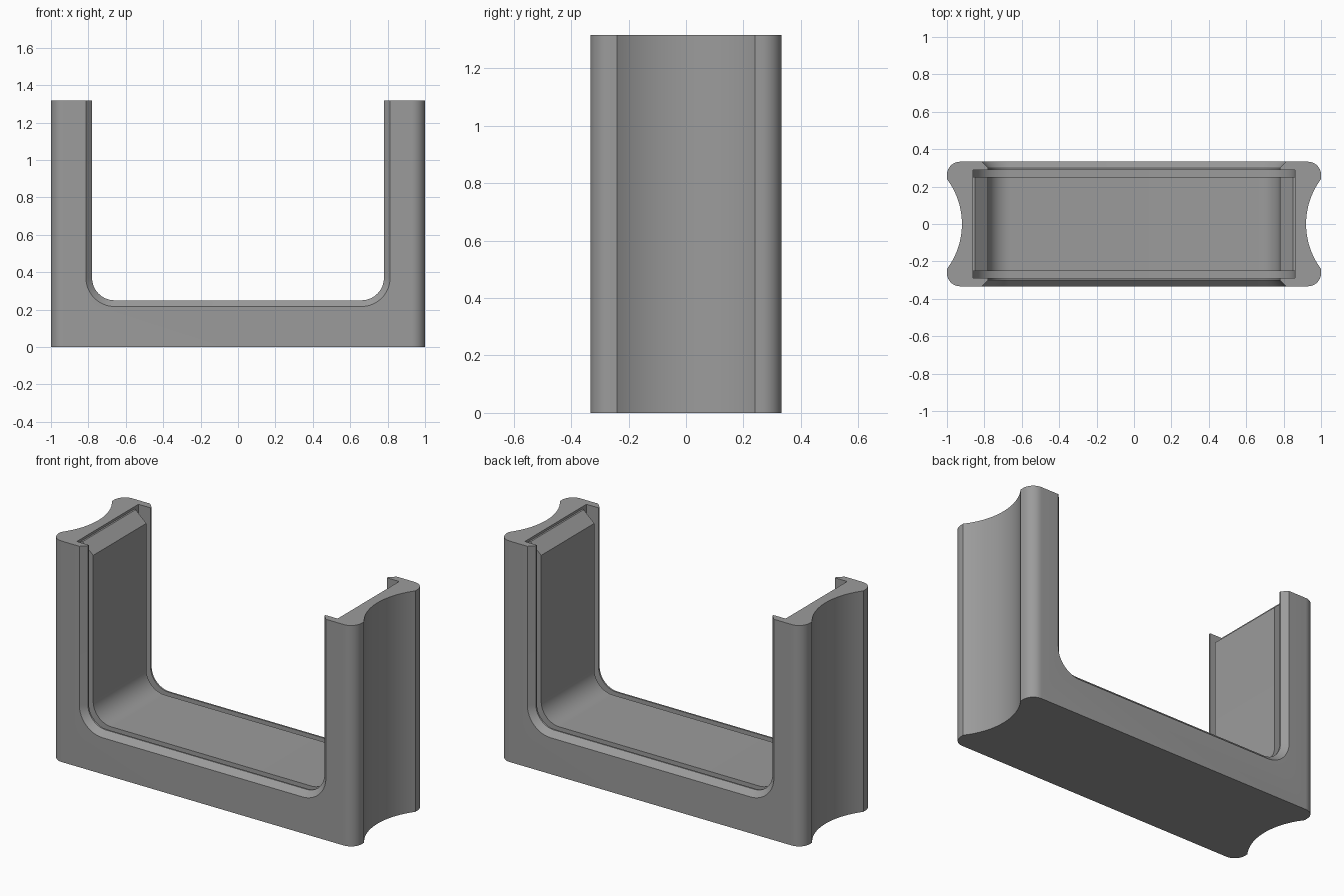
import bpy, bmesh, math

if "Cube" in bpy.data.objects:
    bpy.data.objects.remove(bpy.data.objects["Cube"], do_unlink=True)

HEIGHT, HALF_DEPTH = 1.317, 0.333
INNER_X, FLOOR_Z, FILLET = 0.78, 0.25, 0.12   # clear opening of the U
GROOVE = 0.08                                 # groove depth behind the lips

grey = bpy.data.materials.new("neutral grey")
grey.use_nodes = True
grey.diffuse_color = (0.33, 0.33, 0.33, 1)
grey.node_tree.nodes["Principled BSDF"].inputs["Base Color"].default_value = grey.diffuse_color


def arc(cx, cy, r, start, end, n):
    angles = [math.radians(start + (end - start) * i / n) for i in range(n + 1)]
    return [(cx + r * math.cos(a), cy + r * math.sin(a)) for a in angles]


def loft(name, rings):
    """Solid through a list of matching closed rings, capped at both ends."""
    bm = bmesh.new()
    loops = [[bm.verts.new(p) for p in ring] for ring in rings]
    n = len(loops[0])
    for a, b in zip(loops, loops[1:]):
        for i in range(n):
            j = (i + 1) % n
            bm.faces.new((a[i], a[j], b[j], b[i]))
    bm.faces.new(loops[0][::-1])
    bm.faces.new(loops[-1])
    bmesh.ops.recalc_face_normals(bm, faces=bm.faces)
    mesh = bpy.data.meshes.new(name)
    bm.to_mesh(mesh)
    bm.free()
    mesh.materials.append(grey)
    obj = bpy.data.objects.new(name, mesh)
    bpy.context.collection.objects.link(obj)
    return obj


def mirrored(half):
    return half + [(-x, z) for x, z in reversed(half)]


def right_half_u(offset):
    """Right half of the opening, from the arm down to the floor, grown by offset."""
    r = FILLET + offset
    return arc(INNER_X - FILLET, FLOOR_Z + FILLET, r, 0, -90, 16)


# Body: rounded corners and hollowed ends, seen in plan
corner = 0.07
quarter = arc(1.32, 0, 0.4, 180, 143, 16)
quarter += arc(1 - corner, HALF_DEPTH - corner, corner, 0, 90, 10)
right_side = [(x, -y) for x, y in reversed(quarter[1:])] + quarter
plan = right_side + [(-x, -y) for x, y in right_side]
body = loft("body", [[(x, y, z) for x, y in plan] for z in (0, HEIGHT)])

# Opening cutter: chamfered mouths, thin lips and the wide groove between them
stations = [(-0.36, 0.06), (-0.30, 0), (-0.29, 0), (-0.29, GROOVE)]
stations += [(-y, o) for y, o in reversed(stations)]
rings = []
for y, o in stations:
    half = [(INNER_X + o, HEIGHT + 0.2)] + right_half_u(o)
    rings.append([(x, y, z) for x, z in mirrored(half)])
cutter = loft("opening_cutter", rings)
cutter.hide_render = True

cut = body.modifiers.new("opening", 'BOOLEAN')
cut.operation = 'DIFFERENCE'
cut.solver = 'EXACT'
cut.object = cutter
bpy.context.view_layer.objects.active = body
body.select_set(True)
bpy.ops.object.modifier_apply(modifier=cut.name)
bpy.data.objects.remove(cutter, do_unlink=True)

# Lining: U-shaped pad in the groove with sloped tops
back = GROOVE + 0.005
inner = [(INNER_X + GROOVE - 0.01, 1.303), (INNER_X, 1.24)] + right_half_u(0)
outer = [(INNER_X + back, 1.303)] + right_half_u(back)
profile = mirrored(inner) + mirrored(outer)[::-1]
lining = loft("lining", [[(x, y, z) for x, z in profile] for y in (-0.25, 0.25)])

for obj in (body, lining):
    bpy.ops.object.select_all(action='DESELECT')
    obj.select_set(True)
    bpy.context.view_layer.objects.active = obj
    bpy.ops.object.shade_smooth_by_angle(angle=math.radians(30))
